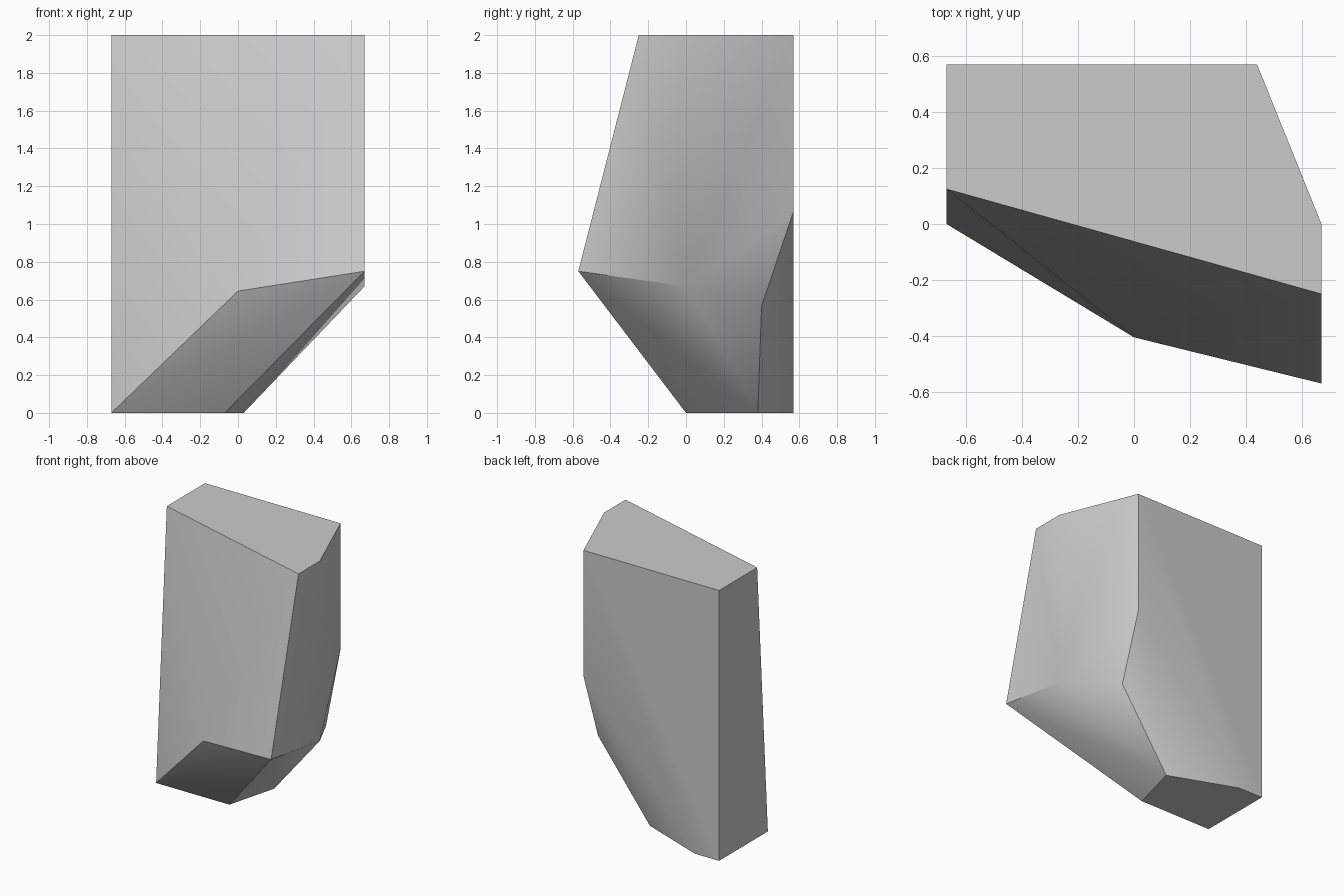
import bpy
import bmesh
import math

# Remove the default cube
default_cube = bpy.data.objects.get("Cube")
if default_cube:
    bpy.data.objects.remove(default_cube, do_unlink=True)

# Half extents of the block
WIDE, DEEP, TALL = 0.67, 0.57, 2.0


def flat_material(name, rgb):
    """One plain colour for viewport and render."""
    material = bpy.data.materials.new(name)
    material.use_nodes = True
    colour = (*rgb, 1.0)
    material.diffuse_color = colour
    shader = material.node_tree.nodes["Principled BSDF"]
    shader.inputs["Base Color"].default_value = colour
    shader.inputs["Roughness"].default_value = 0.9
    return material


def level(outline, height):
    """Place a flat outline at one height."""
    return [(x, y, height) for x, y in outline]


# Flat top outline
top_corners = level([(-WIDE, 0.125), (WIDE, -0.25), (WIDE, 0),
                     (0.44, DEEP), (-WIDE, DEEP)], TALL)

# Corners where the upright faces break into the undercut
waist_corners = [
    (0, -0.405, 0.645),
    (WIDE, -DEEP, 0.75),
    (WIDE, 0, 0.67),
    (0.44, 0.40, 0.565),
    (0.44, DEEP, 1.07),
]

# Flat foot outline
foot_corners = level([(-WIDE, 0), (-0.07, 0), (0.03, 0.38),
                      (-0.47, DEEP), (-WIDE, DEEP)], 0)

# Chiselled rock: the tight skin around its corners
bm = bmesh.new()
for corner in top_corners + waist_corners + foot_corners:
    bm.verts.new(corner)
bmesh.ops.convex_hull(bm, input=bm.verts[:])
bmesh.ops.dissolve_limit(bm, angle_limit=math.radians(1),
                         verts=bm.verts[:], edges=bm.edges[:])
bmesh.ops.recalc_face_normals(bm, faces=bm.faces[:])

mesh = bpy.data.meshes.new("rock")
bm.to_mesh(mesh)
bm.free()
mesh.materials.append(flat_material("stone grey", (0.6, 0.6, 0.6)))

rock = bpy.data.objects.new("rock", mesh)
bpy.context.collection.objects.link(rock)

# Soften shallow creases, keep the strong edges crisp
bpy.ops.object.select_all(action="DESELECT")
rock.select_set(True)
bpy.context.view_layer.objects.active = rock
bpy.ops.object.shade_smooth_by_angle(angle=math.radians(35))
